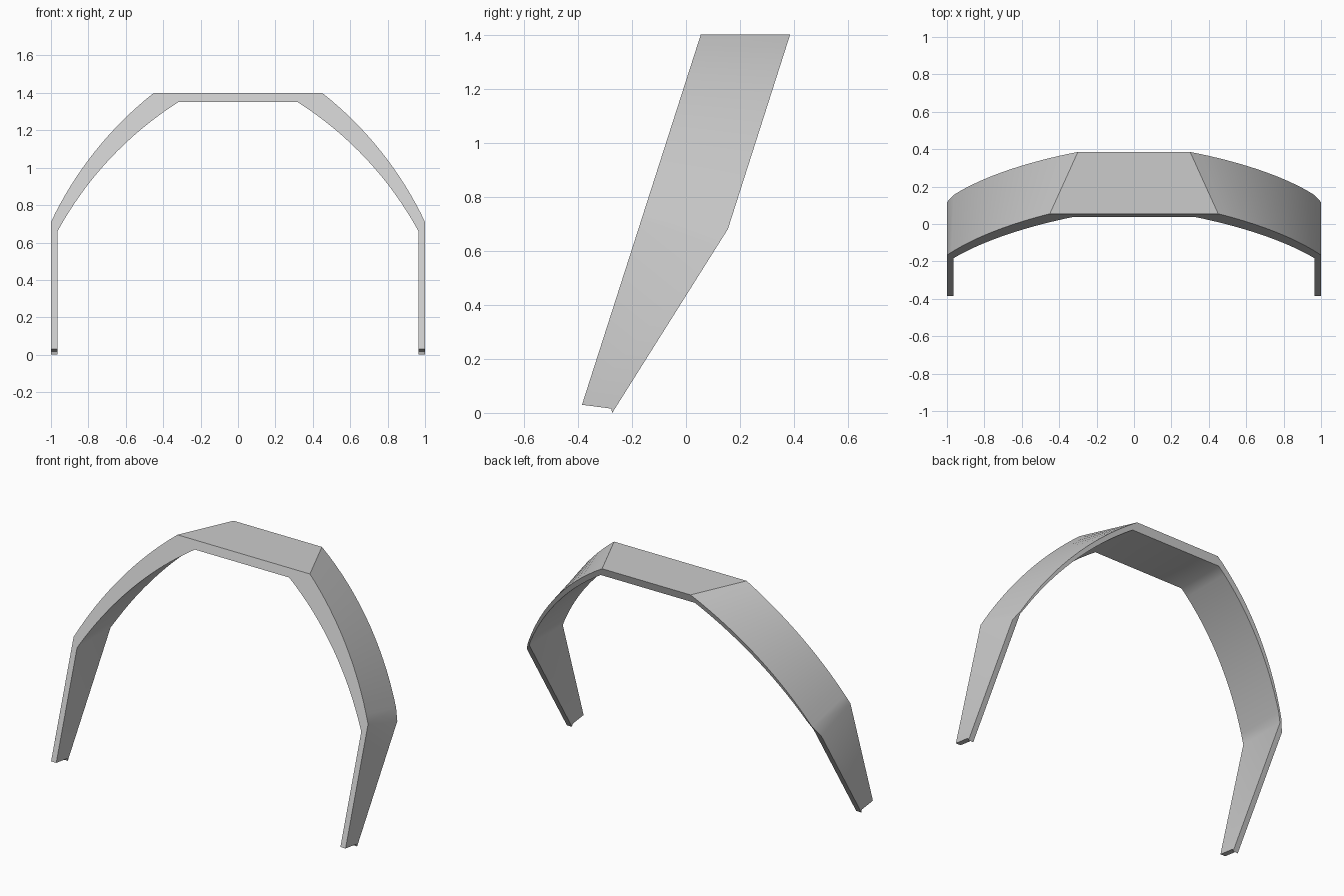
import bpy, bmesh, math
from mathutils import Vector

cube = bpy.data.objects.get("Cube")
if cube:
    bpy.data.objects.remove(cube, do_unlink=True)

STEPS = 16
TOP, UNDER = 1.40, 1.35

grey = bpy.data.materials.new("plain grey")
grey.use_nodes = True
colour = (0.6, 0.6, 0.6, 1)
grey.diffuse_color = colour
grey.node_tree.nodes["Principled BSDF"].inputs["Base Color"].default_value = colour


def arc(start, end, sagitta, steps):
    """Circular arc in the x-z plane, bulging outward and up."""
    a, b = Vector(start), Vector(end)
    chord = b - a
    half = 2 * math.atan(2 * sagitta / chord.length)
    radius = chord.length / (2 * math.sin(half))
    out = Vector((chord.y, -chord.x)).normalized()
    centre = (a + b) / 2 - out * (radius - sagitta)
    along = chord.normalized()
    points = []
    for i in range(steps + 1):
        t = half * (2 * i / steps - 1)
        points.append(centre + radius * (out * math.cos(t) + along * math.sin(t)))
    return points


def front_y(z):
    return -0.385 + (z - 0.03) * 0.321


def back_y(z):
    return -0.273 + z * 0.629 if z < 0.68 else 0.155 + (z - 0.68) * 0.32


bm = bmesh.new()


def vert(x, z, depth):
    return bm.verts.new((x, depth(z), z))


def edge_line(profile, top, depth):
    """Vertices from the knee up to the middle of the crossbar."""
    return [vert(p.x, p.y, depth) for p in profile] + [vert(0, top, depth)]


# Four long edges of the curved shoulder and flat crossbar
inner = arc((0.965, 0.66), (0.32, UNDER), 0.06, STEPS)
outer_front = arc((1, 0.71), (0.45, TOP), 0.051, STEPS)
outer_back = [Vector((1, 0.62))] + arc((0.965, 0.68), (0.30, TOP), 0.068, STEPS - 1)
edges = [edge_line(outer_front, TOP, front_y), edge_line(outer_back, TOP, back_y),
         edge_line(inner, UNDER, back_y), edge_line(inner, UNDER, front_y)]
for k in range(4):
    a, b = edges[k], edges[(k + 1) % 4]
    for i in range(STEPS + 1):
        bm.faces.new((a[i], b[i], b[i + 1], a[i + 1]))

# Tapered leg with a small lip under the foot
feet = []
for x in (1, 0.965):
    feet.append([vert(x, 0.03, front_y), bm.verts.new((x, -0.277, 0.016)), vert(x, 0, back_y)])
out_foot, in_foot = feet
fo, bo, bi, fi = [e[0] for e in edges]
bm.faces.new([fo] + out_foot + [bo])
bm.faces.new([fi] + in_foot + [bi])
bm.faces.new((fo, fi, in_foot[0], out_foot[0]))
bm.faces.new((bo, bi, in_foot[2], out_foot[2]))
for i in range(2):
    bm.faces.new((out_foot[i], in_foot[i], in_foot[i + 1], out_foot[i + 1]))

# Turn every face outward, judged by the outer leg wall
bmesh.ops.recalc_face_normals(bm, faces=bm.faces)
bm.normal_update()
wall = next(f for f in bm.faces if all(v.co.x > 0.99 for v in f.verts))
if wall.normal.x < 0:
    bmesh.ops.reverse_faces(bm, faces=bm.faces)

mesh = bpy.data.meshes.new("slanted_arch")
bm.to_mesh(mesh)
bm.free()
mesh.materials.append(grey)
arch = bpy.data.objects.new("slanted_arch", mesh)
bpy.context.collection.objects.link(arch)

# Smooth curve with crisp borders, mirrored to the other side
bpy.ops.object.select_all(action="DESELECT")
arch.select_set(True)
bpy.context.view_layer.objects.active = arch
bpy.ops.object.shade_smooth_by_angle(angle=math.radians(34))
mirror = arch.modifiers.new("other_half", "MIRROR")
mirror.use_clip = True
mirror.merge_threshold = 0.0005
